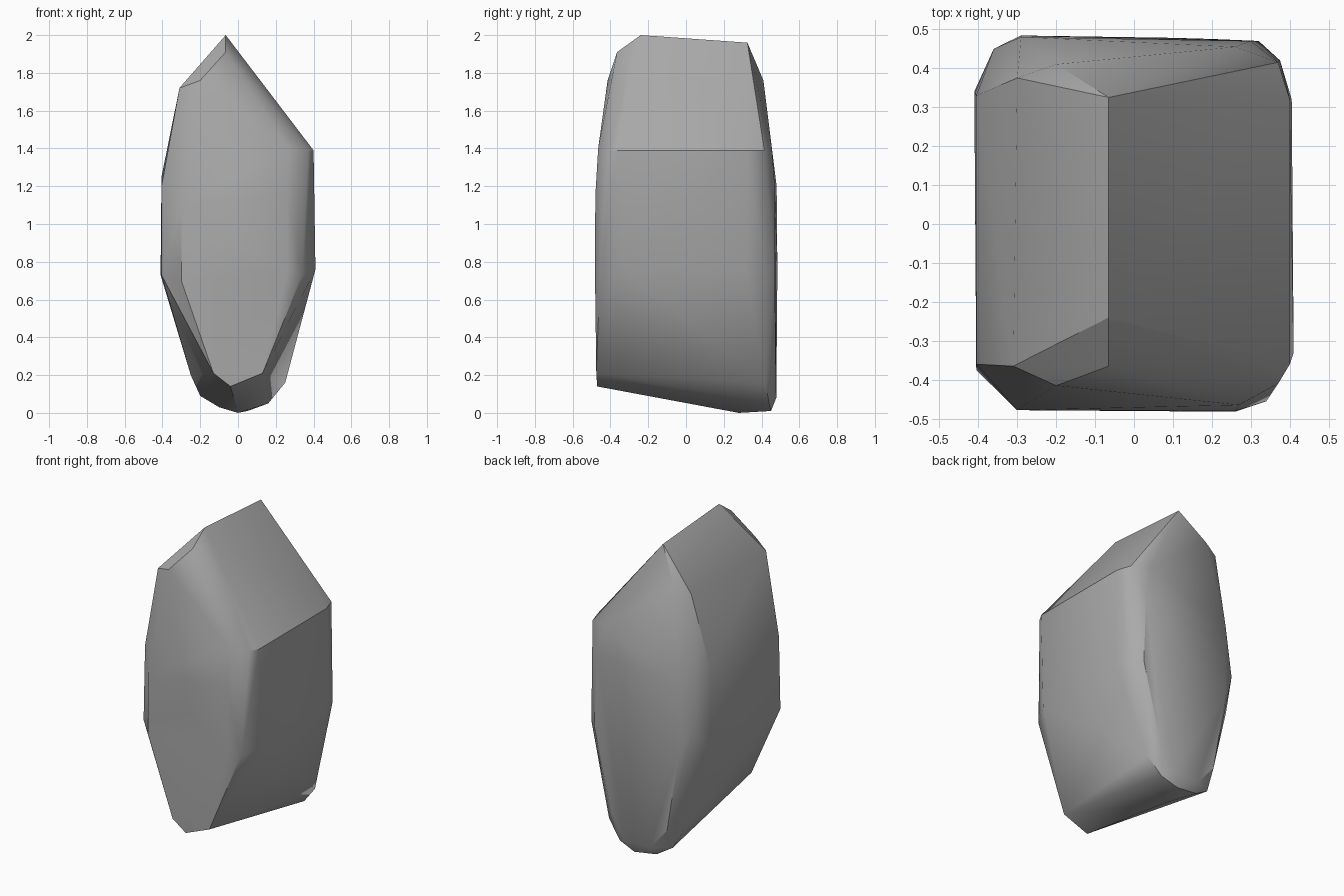
import bpy
import bmesh
import math

# Remove the default object
cube = bpy.data.objects.get("Cube")
if cube:
    bpy.data.objects.remove(cube, do_unlink=True)


def make_material(name, colour):
    material = bpy.data.materials.new(name)
    material.use_nodes = True
    material.diffuse_color = colour
    shader = material.node_tree.nodes["Principled BSDF"]
    shader.inputs["Base Color"].default_value = colour
    shader.inputs["Roughness"].default_value = 0.8
    return material


def make_hull(name, corner_groups, material, sharp_angle):
    """Wrap the corner points in a chiselled convex block."""
    bm = bmesh.new()
    for group in corner_groups:
        for corner in group:
            bm.verts.new(corner)
    hull = bmesh.ops.convex_hull(bm, input=bm.verts[:])
    unused = [v for v in hull["geom_interior"] + hull["geom_unused"]
              if isinstance(v, bmesh.types.BMVert)]
    bmesh.ops.delete(bm, geom=list(set(unused)), context="VERTS")
    bmesh.ops.recalc_face_normals(bm, faces=bm.faces[:])

    mesh = bpy.data.meshes.new(name)
    bm.to_mesh(mesh)
    bm.free()
    mesh.materials.append(material)
    block = bpy.data.objects.new(name, mesh)
    bpy.context.collection.objects.link(block)

    bpy.ops.object.select_all(action="DESELECT")
    block.select_set(True)
    bpy.context.view_layer.objects.active = block
    bpy.ops.object.shade_smooth_by_angle(angle=math.radians(sharp_angle))
    return block


# Slanted crest and the lower shoulder beside it
crest = [(-.065, -.365, 1.91), (-.065, -.24, 2), (-.065, .325, 1.96),
         (-.31, -.365, 1.72), (-.3, .375, 1.72)]

# Steep side with its sharp shoulder
left_side = [(.4, -.36, 1.39), (.4, .32, 1.39), (.37, -.41, 1.39),
             (.37, .415, 1.39), (.41, -.33, .76), (.405, .32, .76),
             (.375, .42, .75)]

# Rounded opposite side
right_side = [(-.405, -.375, .73), (-.41, .34, .73),
              (-.405, -.36, 1.2), (-.405, .33, 1.25), (-.36, .45, .9)]

# Broad front face, leaning back near the top
front_face = [(.27, -.465, 1.4), (.34, -.455, .73), (.26, -.48, 1.15),
              (.26, -.482, .75), (.13, -.475, .21), (-.04, -.47, .14),
              (-.13, -.475, .21), (-.3, -.478, .7), (-.3, -.478, 1.1),
              (-.2, -.415, 1.76)]

# Broad back face
back_face = [(.2, .475, .25), (.1, .478, .08), (-.08, .478, .08),
             (-.2, .478, .22), (-.29, .484, .75), (-.29, .48, 1.2),
             (.32, .47, .75), (.3, .47, 1.2), (.26, .455, 1.4),
             (-.2, .41, 1.76)]

# Rounded foot, lowest towards the back
foot = [(.25, .42, .16), (.16, .44, .05), (.05, .45, .01), (0, .28, 0),
        (-.1, .44, .03), (-.2, .42, .09), (-.25, .38, .2)]

stone = make_material("grey stone", (.4, .4, .4, 1))
make_hull("boulder",
          [crest, left_side, right_side, front_face, back_face, foot],
          stone, 32)
